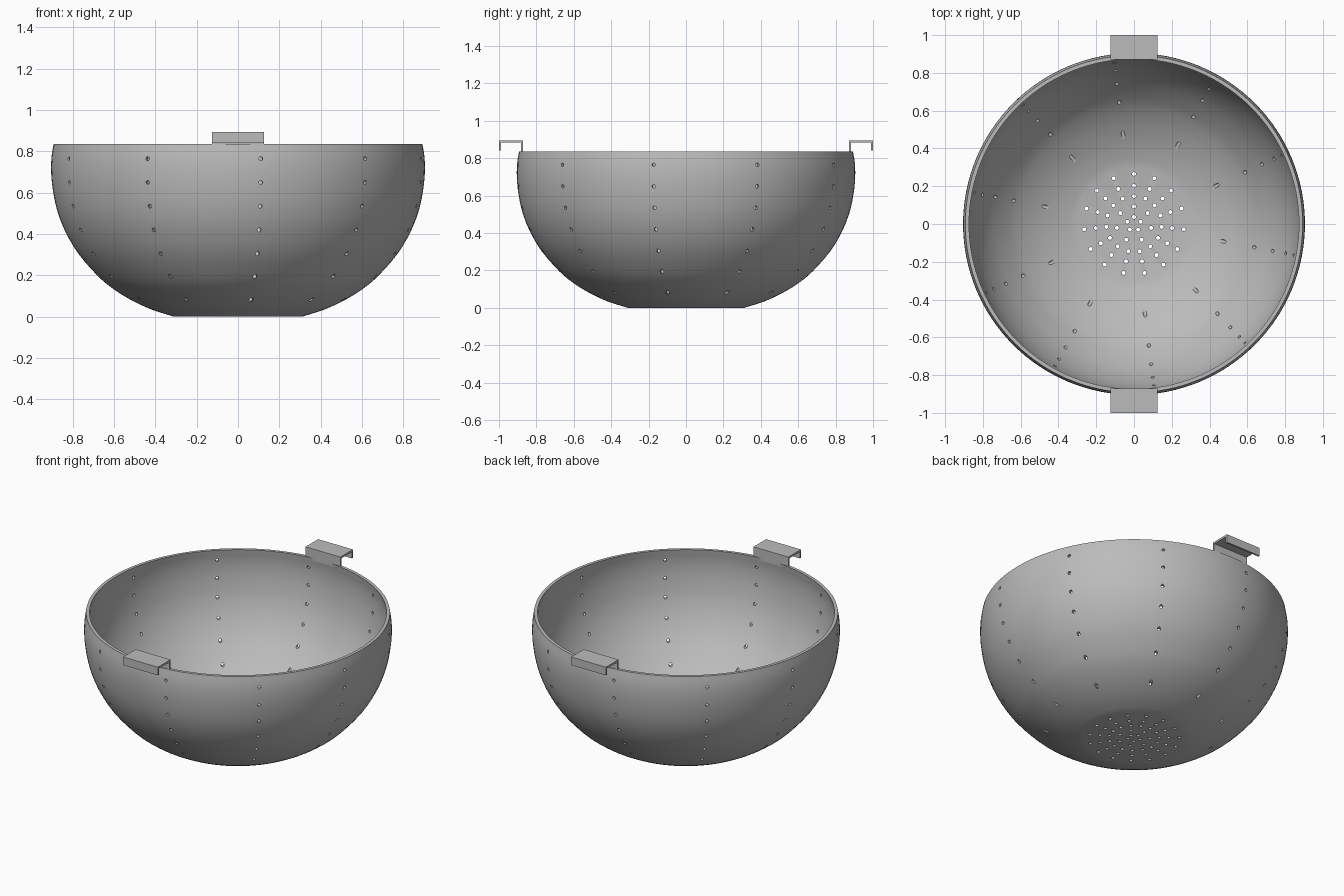
import bpy, bmesh, math
from mathutils import Vector, Matrix

cube = bpy.data.objects.get("Cube")
if cube:
    bpy.data.objects.remove(cube, do_unlink=True)

steel = bpy.data.materials.new("brushed grey metal")
steel.use_nodes = True
grey = (0.5, 0.5, 0.5, 1)
steel.diffuse_color = grey
steel.node_tree.nodes["Principled BSDF"].inputs["Base Color"].default_value = grey

WALL = 0.02
RIM_Z = 0.835
SEGMENTS = 128


def make_object(name, bm):
    bmesh.ops.recalc_face_normals(bm, faces=bm.faces)
    mesh = bpy.data.meshes.new(name)
    bm.to_mesh(mesh)
    bm.free()
    mesh.materials.append(steel)
    obj = bpy.data.objects.new(name, mesh)
    bpy.context.collection.objects.link(obj)
    return obj


def activate(obj):
    bpy.ops.object.select_all(action='DESELECT')
    obj.select_set(True)
    bpy.context.view_layer.objects.active = obj


def smooth_path(points, steps):
    """Catmull-Rom curve through the points."""
    pts = [Vector(p) for p in points]
    pts = [2 * pts[0] - pts[1]] + pts + [2 * pts[-1] - pts[-2]]
    path = []
    for a, b, c, d in zip(pts, pts[1:], pts[2:], pts[3:]):
        for s in range(steps):
            t = s / steps
            path.append(0.5 * (2 * b + (c - a) * t + (2 * a - 5 * b + 4 * c - d) * t ** 2
                               + (3 * b - a - 3 * c + d) * t ** 3))
    return path + [pts[-2]]


# Bowl wall: outer profile (radius, height) and its inward offset
outer = smooth_path([(0.31, 0), (0.42, 0.035), (0.522, 0.083), (0.605, 0.135),
                     (0.677, 0.195), (0.773, 0.305), (0.84, 0.42), (0.88, 0.53),
                     (0.9, 0.64), (0.905, 0.72), (0.902, 0.78), (0.893, RIM_Z)], 3)
inner = []
for i, p in enumerate(outer):
    tangent = (outer[min(i + 1, len(outer) - 1)] - outer[max(i - 1, 0)]).normalized()
    inner.append(p + WALL * Vector((-tangent.y, tangent.x)))
inner[0].y = WALL
inner[-1].y = RIM_Z
profile = [Vector((0, 0))] + outer + inner[::-1] + [Vector((0, WALL))]

# Lathe the closed profile around z
bm = bmesh.new()
verts = [bm.verts.new((p.x, 0, p.y)) for p in profile]
edges = [bm.edges.new(pair) for pair in zip(verts, verts[1:])]
bmesh.ops.spin(bm, geom=verts + edges, cent=(0, 0, 0), axis=(0, 0, 1),
               angle=math.tau, steps=SEGMENTS, use_merge=False)
bmesh.ops.remove_doubles(bm, verts=bm.verts, dist=0.0001)
bowl = make_object("bowl", bm)

# Drain hole cutters
bm = bmesh.new()


def add_drill(matrix, radius, depth):
    bmesh.ops.create_cone(bm, cap_ends=True, segments=12, radius1=radius,
                          radius2=radius, depth=depth, matrix=matrix)


# Ten vertical rows drilled level through the wall
for row in range(10):
    turn = Matrix.Rotation(math.radians(36 * row - 83), 4, 'Z')
    for height in (0.083, 0.195, 0.305, 0.42, 0.535, 0.65, 0.765):
        radius = min(outer, key=lambda p: abs(p.y - height)).x
        place = Matrix.Translation((radius - 0.02, 0, height))
        add_drill(turn @ place @ Matrix.Rotation(math.pi / 2, 4, 'Y'), 0.0095, 0.16)

# Rings of holes through the floor
for count, radius in ((5, 0.037), (7, 0.093), (15, 0.147), (15, 0.203), (15, 0.265)):
    for k in range(count):
        a = math.pi / 2 + math.tau * k / count
        spot = (radius * math.cos(a), radius * math.sin(a), WALL / 2)
        add_drill(Matrix.Translation(spot), 0.0105, 0.1)
drills = make_object("hole_cutters", bm)
drills.hide_render = True

cut = bowl.modifiers.new("holes", 'BOOLEAN')
cut.operation = 'DIFFERENCE'
cut.solver = 'EXACT'
cut.object = drills
activate(bowl)
bpy.ops.object.modifier_apply(modifier=cut.name)
bpy.data.objects.remove(drills, do_unlink=True)
bpy.ops.object.shade_smooth_by_angle(angle=math.radians(35))


# Handles: bent strips hooked over the rim, front and back
def make_handle(name, side):
    t, top, half = 0.012, 0.895, 0.125
    section = [(0.871, 0.82), (0.871, top), (1.0, top), (1.0, 0.842),
               (1.0 - t, 0.842), (1.0 - t, top - t), (0.871 + t, top - t), (0.871 + t, 0.82)]
    bm = bmesh.new()
    face = bm.faces.new([bm.verts.new((-half, side * y, z)) for y, z in section])
    swept = bmesh.ops.extrude_face_region(bm, geom=[face])
    moved = [v for v in swept["geom"] if isinstance(v, bmesh.types.BMVert)]
    bmesh.ops.translate(bm, verts=moved, vec=(2 * half, 0, 0))
    return make_object(name, bm)


make_handle("front_handle", -1)
make_handle("back_handle", 1)
